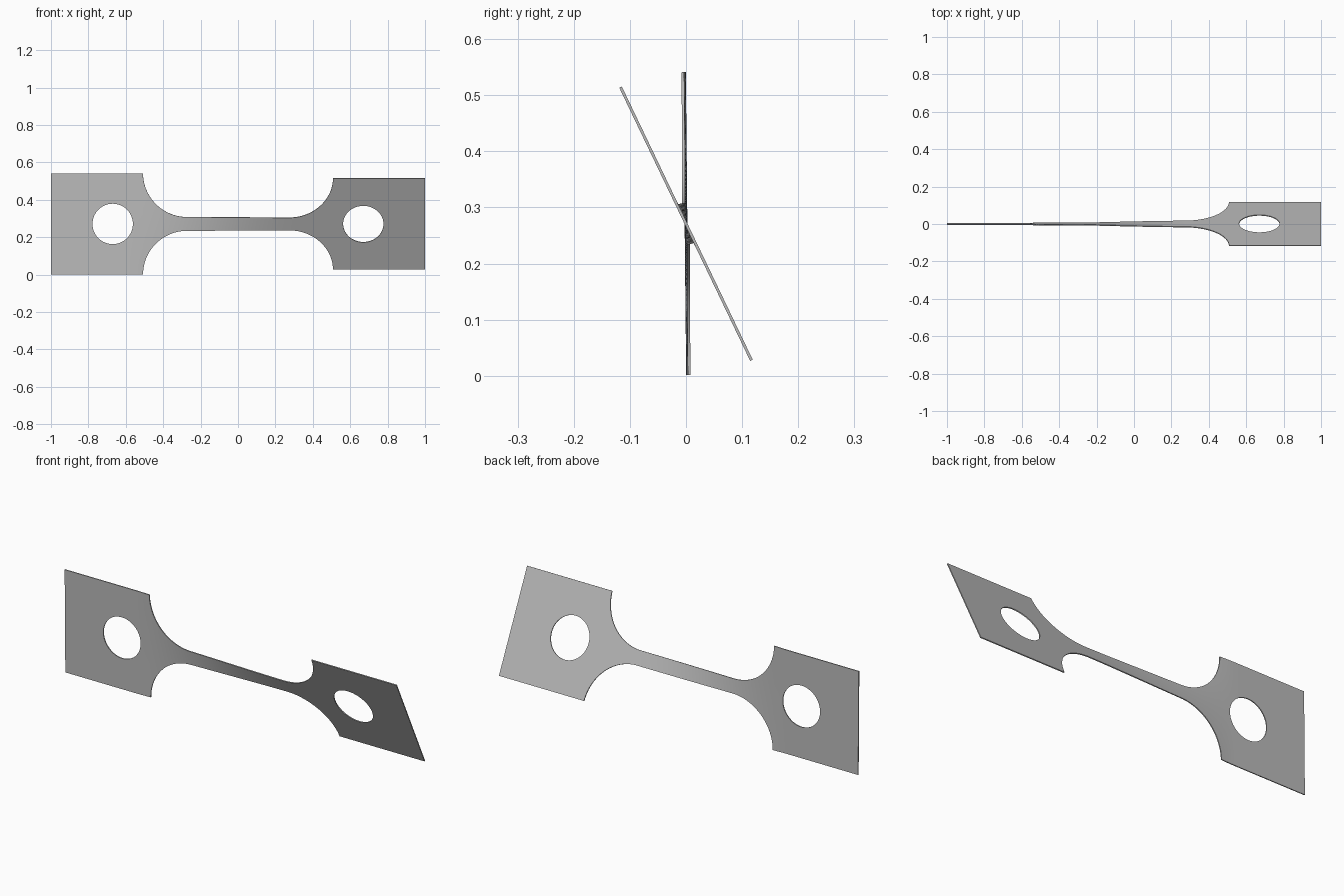
import bpy, bmesh, math

cube = bpy.data.objects.get("Cube")
if cube:
    bpy.data.objects.remove(cube, do_unlink=True)

TAB, NECK, FILLET, SHOULDER = 0.27, 0.037, 0.235, 0.508
HOLE_X, HOLE_R = 0.67, 0.108
MID_Z, THICK = 0.271, 0.005
START, END = math.radians(0.6), math.radians(25.6)


def half_height(x):
    """Outline: wide tabs, round fillets, narrow neck."""
    d = abs(x) - (SHOULDER - FILLET)
    if d <= 0:
        return NECK
    return NECK + FILLET - math.sqrt(max(FILLET ** 2 - d ** 2, 0))


def hole_half(x):
    return math.sqrt(max(HOLE_R ** 2 - (abs(x) - HOLE_X) ** 2, 0))


def twist(x):
    t = min(max((x + 0.6) / 0.95, 0), 1)
    return START + (END - START) * t * t * (3 - 2 * t)


# Stations along one half: neck, fillet, shoulder step, hole, tab end
half = [(x, half_height(x)) for x in [i * 0.0273 for i in range(10)]]
for i in range(25):
    x = SHOULDER - FILLET + FILLET * math.sin(math.pi / 2 * i / 24)
    half.append((x, min(half_height(x), TAB)))
half.append((HOLE_X - HOLE_R - 0.02, TAB))
for i in range(33):
    half.append((HOLE_X - HOLE_R * math.cos(math.pi * i / 32), TAB))
half.append((1.0, TAB))
stations = [(-x, h) for x, h in reversed(half[1:])] + half

# Twisted plate: an upper and a lower strip that part around the holes
bm = bmesh.new()
ROWS = 4
for side in (1, -1):
    previous = None
    for x, h in stations:
        a, g = twist(x), hole_half(x)
        column = []
        for r in range(ROWS + 1):
            v = side * (g + (h - g) * r / ROWS)
            column.append(bm.verts.new((x, -v * math.sin(a), MID_Z + v * math.cos(a))))
        if previous:
            for r in range(ROWS):
                quad = [previous[r], column[r], column[r + 1], previous[r + 1]]
                bm.faces.new(quad if side > 0 else quad[::-1])
        previous = column
bmesh.ops.remove_doubles(bm, verts=bm.verts, dist=0.00005)
bmesh.ops.recalc_face_normals(bm, faces=bm.faces)
mesh = bpy.data.meshes.new("twisted_test_strip")
bm.to_mesh(mesh)
bm.free()
strip = bpy.data.objects.new("twisted_test_strip", mesh)
bpy.context.collection.objects.link(strip)

# Plain grey metal
grey = bpy.data.materials.new("plain_grey")
grey.use_nodes = True
colour = (0.5, 0.5, 0.5, 1)
grey.diffuse_color = colour
grey.node_tree.nodes["Principled BSDF"].inputs["Base Color"].default_value = colour
mesh.materials.append(grey)

# Sheet thickness and smooth shading with sharp rims
solid = strip.modifiers.new("thickness", "SOLIDIFY")
solid.thickness = THICK
solid.offset = 0
bpy.ops.object.select_all(action="DESELECT")
strip.select_set(True)
bpy.context.view_layer.objects.active = strip
bpy.ops.object.modifier_apply(modifier="thickness")
bpy.ops.object.shade_smooth_by_angle(angle=math.radians(30))
